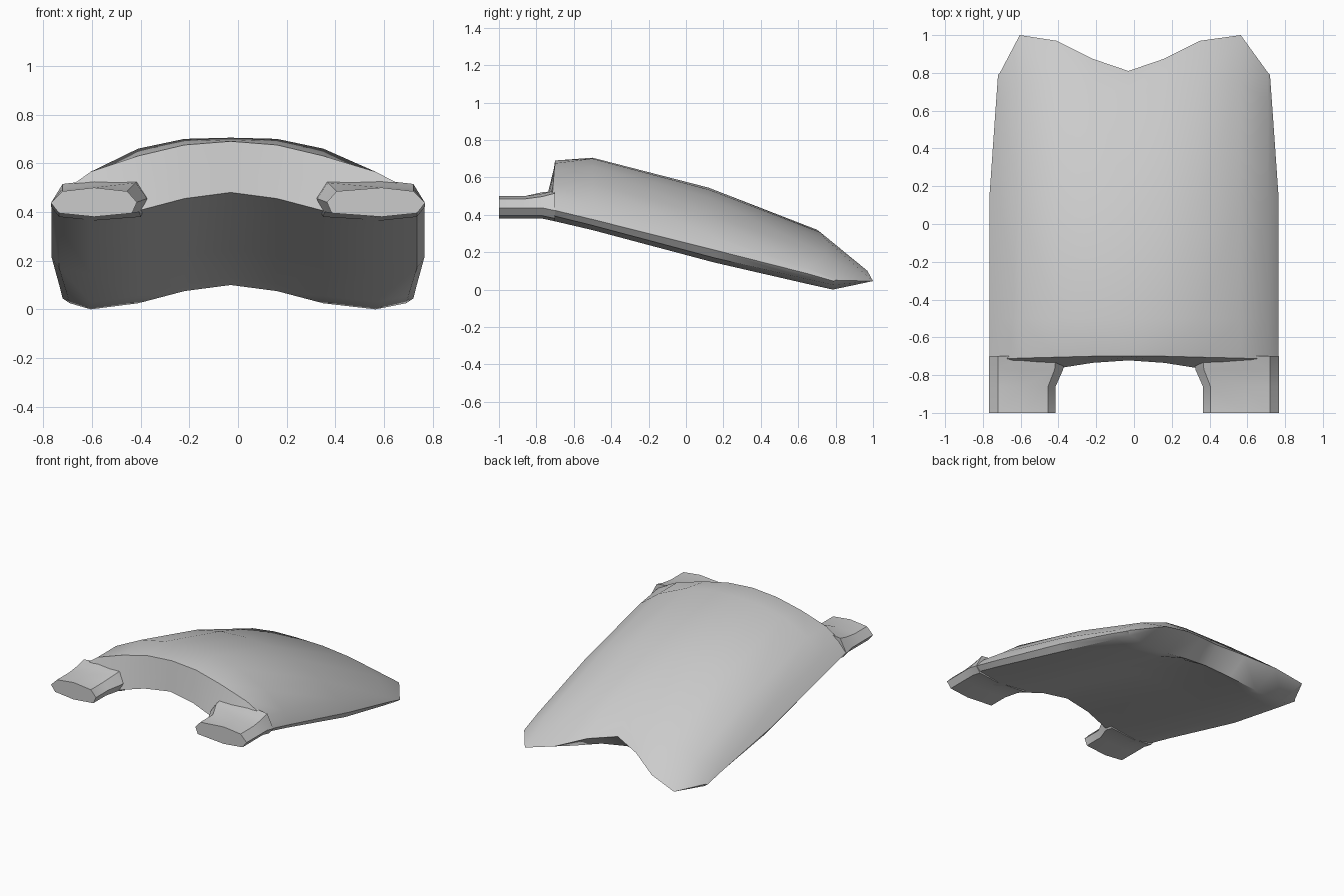
import bpy, bmesh

if "Cube" in bpy.data.objects:
    bpy.data.objects.remove(bpy.data.objects["Cube"])

grey = bpy.data.materials.new("warm_grey")
grey.diffuse_color = (0.6, 0.6, 0.6, 1)
grey.use_nodes = True
grey.node_tree.nodes["Principled BSDF"].inputs["Base Color"].default_value = grey.diffuse_color


def place(side, h):
    # inner columns sit slightly left of centre, outer sides are symmetric
    return side * h - (0.03 if h < 0.5 else 0.02 if h < 0.6 else 0.0)


def finish(name, bm, angle):
    bmesh.ops.remove_doubles(bm, verts=bm.verts, dist=0.0005)
    bmesh.ops.recalc_face_normals(bm, faces=bm.faces)
    mesh = bpy.data.meshes.new(name)
    bm.to_mesh(mesh)
    bm.free()
    mesh.materials.append(grey)
    ob = bpy.data.objects.new(name, mesh)
    bpy.context.collection.objects.link(ob)
    bpy.ops.object.select_all(action='DESELECT')
    bpy.context.view_layer.objects.active = ob
    ob.select_set(True)
    bpy.ops.object.shade_smooth_by_angle(angle=angle)


def face(bm, verts):
    verts = list(dict.fromkeys(verts))
    if len(verts) > 2:
        bm.faces.new(verts)


# Arched shell: half sections, crown to side edge, then underside back to centre
COLS = [0, .19, .38, .585, .71]
STATIONS = [  # side half width, crown y, crown heights, edge y, edge z, underside y, base z
    (.765, [-.70, -.70, -.705, -.71, -.715], [.69, .675, .63, .565, .49],
     -.75, .435, [-.75, -.765, -.765, -.735, -.722], .38),
    (.765, [-.5] * 5, [.705, .70, .66, .565, .455], -.5, .375, [-.5] * 5, .318),
    (.765, [.12] * 5, [.545, .535, .495, .40, .295], .15, .212, [.15] * 5, .145),
    (.73, [.70, .72, .75, .75, .65], [.32, .305, .265, .185, .115],
     .65, .085, [.65] * 5, .03),
    (.72, [.81, .875, .97, 1.0, .80], [.21, .17, .10, .045, .05],
     .79, .045, [.785, .785, .76, .72, .70], 0),
]
ARCH = [.025, 0, .025, .075, .10]

bm = bmesh.new()
for side in (-1, 1):
    rows = []
    for half, ty, tz, ey, ez, by, bz in STATIONS:
        top = [(place(side, min(h, half - .005)), y, z) for h, y, z in zip(COLS, ty, tz)]
        low = [(place(side, h), y, bz + a)
               for h, y, a in zip([half - .03, .585, .38, .19, 0], by, ARCH)]
        pts = top + [(side * half, ey, ez)] + low
        rows.append([bm.verts.new(p) for p in pts])
    n = len(rows[0])
    for a, b in zip(rows, rows[1:]):
        for i in range(n - 1):
            face(bm, (a[i], a[i + 1], b[i + 1], b[i]))
    # front wall and notched rear end
    for r in (rows[0], rows[-1]):
        for i in range(4):
            face(bm, (r[i], r[i + 1], r[n - 2 - i], r[n - 1 - i]))
        face(bm, (r[4], r[5], r[6]))
finish("arched_shell", bm, 0.6)

# Two front prongs with flared inner edges
PRONG = [(.768, .437), (.72, .485), (.59, .50), (.43, .485), (.39, .44), (.41, .395),
         (.59, .38), (.735, .395)]
FLARE = {3: (-.035, .035), 4: (-.04, .015), 5: (-.03, .005)}
for side, name in ((-1, "left_prong"), (1, "right_prong")):
    bm = bmesh.new()
    rows = []
    for y, k, lift in ((-1, 0, 0), (-.86, 0, 0), (-.77, 1, .012), (-.70, 1.2, .03)):
        row = []
        for i, (h, z) in enumerate(PRONG):
            dx, dz = FLARE.get(i, (0, 0))
            if i in (1, 2):
                dz = lift
            elif i in (0, 5, 6, 7) and y > -.75:
                dz = -.015     # underside follows the shell slope
            else:
                dz *= k
            x = side * (h + dx * k) - (.025 if i in (3, 4, 5) else .0)
            row.append(bm.verts.new((x, y, z + dz)))
        rows.append(row)
    for a, b in zip(rows, rows[1:]):
        for i in range(8):
            j = (i + 1) % 8
            bm.faces.new((a[i], a[j], b[j], b[i]))
    bm.faces.new(rows[0])
    bm.faces.new(rows[-1])
    finish(name, bm, 0.5)
